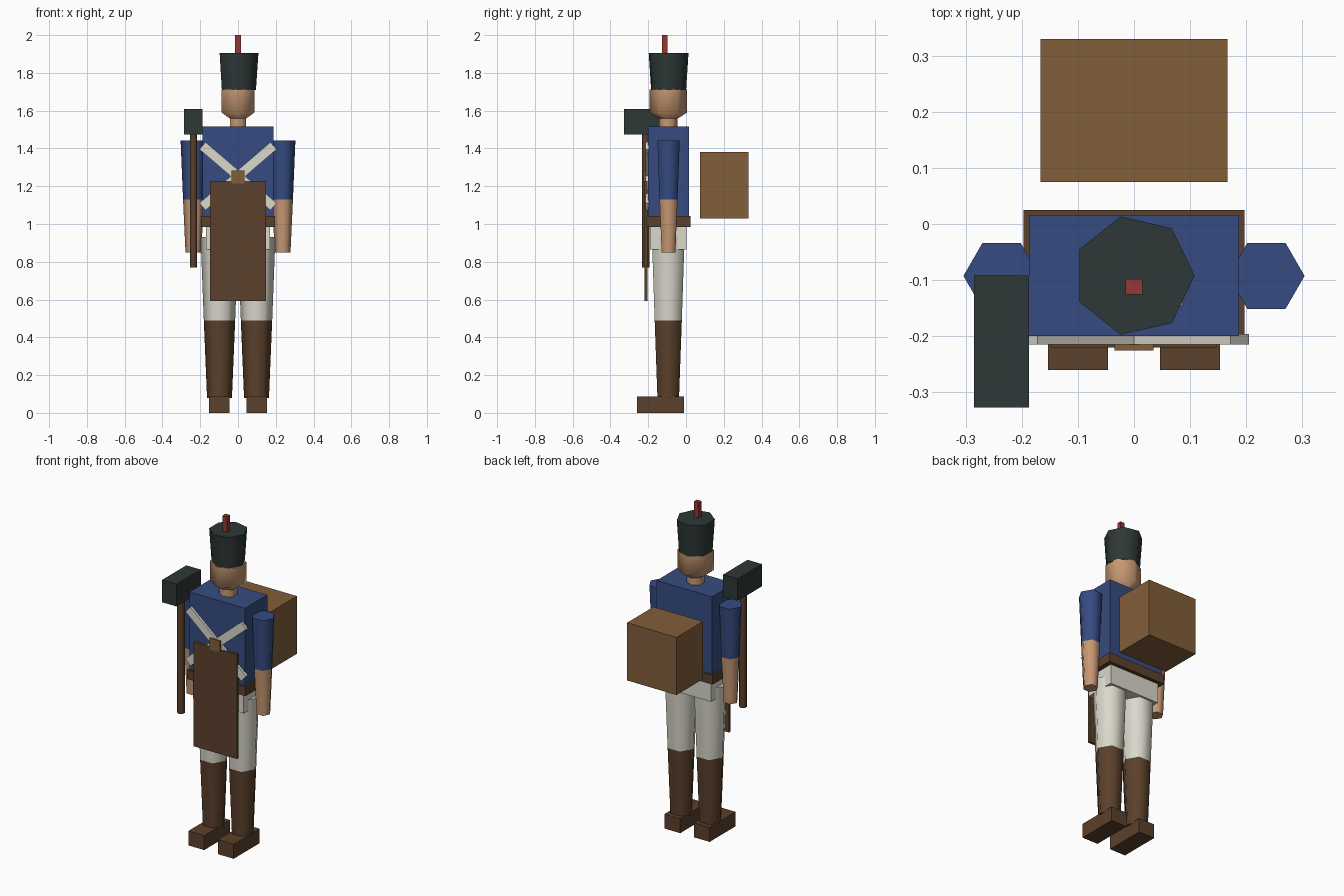
import bpy, bmesh, math
from mathutils import Matrix

if "Cube" in bpy.data.objects:
    bpy.data.objects.remove(bpy.data.objects["Cube"], do_unlink=True)


def material(name, code):
    """Flat material from an sRGB hex code."""
    rgb = [int(code[i:i + 2], 16) / 255 for i in (0, 2, 4)]
    lin = [c / 12.92 if c < 0.04 else ((c + 0.055) / 1.055) ** 2.4 for c in rgb]
    mat = bpy.data.materials.new(name)
    mat.use_nodes = True
    mat.diffuse_color = (*lin, 1)
    mat.node_tree.nodes["Principled BSDF"].inputs["Base Color"].default_value = (*lin, 1)
    return mat


BLUE = material("coat blue", "354B80")
WHITE = material("trouser white", "DAD8CB")
BROWN = material("dark leather", "5B402B")
TAN = material("light leather", "825E3A")
SKIN = material("skin", "C79873")
BLACK = material("hat black", "2D3836")
RED = material("plume red", "963732")


def finish(name, bm, mat):
    bmesh.ops.recalc_face_normals(bm, faces=bm.faces)
    mesh = bpy.data.meshes.new(name)
    bm.to_mesh(mesh)
    bm.free()
    mesh.materials.append(mat)
    obj = bpy.data.objects.new(name, mesh)
    bpy.context.collection.objects.link(obj)
    return obj


def box(name, mat, x, y, z, tilt=0):
    """Box from (min, max) ranges, optionally tilted about y."""
    bm = bmesh.new()
    bmesh.ops.create_cube(bm, size=1)
    size = [r[1] - r[0] for r in (x, y, z)]
    centre = [(r[0] + r[1]) / 2 for r in (x, y, z)]
    bm.transform(Matrix.Translation(centre) @ Matrix.Rotation(tilt, 4, "Y")
                 @ Matrix.Diagonal((*size, 1)))
    return finish(name, bm, mat)


def lathe(name, mat, centre, profile, sides=6, turn=0):
    """Stacked rings (radius, z), smooth sides and flat caps."""
    bm = bmesh.new()
    rings = []
    for r, z in profile:
        angles = [turn + math.tau * i / sides for i in range(sides)]
        rings.append([bm.verts.new((centre[0] + r * math.cos(a),
                                    centre[1] + r * math.sin(a), z)) for a in angles])
    for low, high in zip(rings, rings[1:]):
        for i in range(sides):
            j = (i + 1) % sides
            bm.faces.new((low[i], low[j], high[j], high[i])).smooth = True
    bm.faces.new(rings[0][::-1])
    bm.faces.new(rings[-1])
    return finish(name, bm, mat)


QUARTER = math.pi / 2
MID = -0.094  # depth of the body axis

# Head, neck, hat and plume
lathe("head", SKIN, (0, MID), [(0.005, 1.53), (0.1, 1.59), (0.1, 1.712)], turn=QUARTER)
lathe("neck", SKIN, (0, MID), [(0.05, 1.5), (0.05, 1.57)], turn=QUARTER)
lathe("hat", BLACK, (0, -0.092), [(0.095, 1.71), (0.108, 1.905)], sides=7)
box("plume", RED, (-0.015, 0.015), (-0.126, -0.098), (1.89, 2.0))

# Body
box("torso", BLUE, (-0.187, 0.187), (-0.2, 0.016), (1.03, 1.515))
box("belt", BROWN, (-0.197, 0.197), (-0.21, 0.025), (0.985, 1.042))
box("hips", WHITE, (-0.17, 0.17), (-0.19, 0.003), (0.865, 0.99))

# Limbs, one set per side
for side, s in (("left", 1), ("right", -1)):
    arm = (s * 0.236, -0.0925)
    lathe(side + "_sleeve", BLUE, arm, [(0.055, 1.13), (0.068, 1.442)])
    lathe(side + "_forearm", SKIN, arm, [(0.042, 0.85), (0.055, 1.13)])
    leg = (s * 0.098, MID)
    lathe(side + "_trouser_leg", WHITE, leg, [(0.083, 0.49), (0.1, 0.93)])
    lathe(side + "_boot", BROWN, leg, [(0.066, 0.08), (0.083, 0.49)])
    inner, outer = 0.046, 0.153
    box(side + "_foot", BROWN, sorted((s * inner, s * outer)), (-0.26, -0.01), (0, 0.088))

    # Crossed chest strap
    box(side + "_strap", WHITE, (-0.248, 0.248), (-0.215, -0.196),
        (1.228, 1.278), tilt=s * math.radians(40.6))

# Apron with its clasp
box("apron", BROWN, (-0.147, 0.147), (-0.22, -0.204), (0.592, 1.228))
box("clasp", TAN, (-0.035, 0.035), (-0.225, -0.213), (1.215, 1.283))

# Pack behind the back
box("backpack", TAN, (-0.167, 0.167), (0.075, 0.33), (1.03, 1.382))

# Axe carried upright at the right
lathe("axe_shaft", BROWN, (-0.236, -0.213), [(0.021, 0.77), (0.021, 1.5)], turn=QUARTER)
box("axe_head", BLACK, (-0.285, -0.187), (-0.327, -0.092), (1.475, 1.61))
